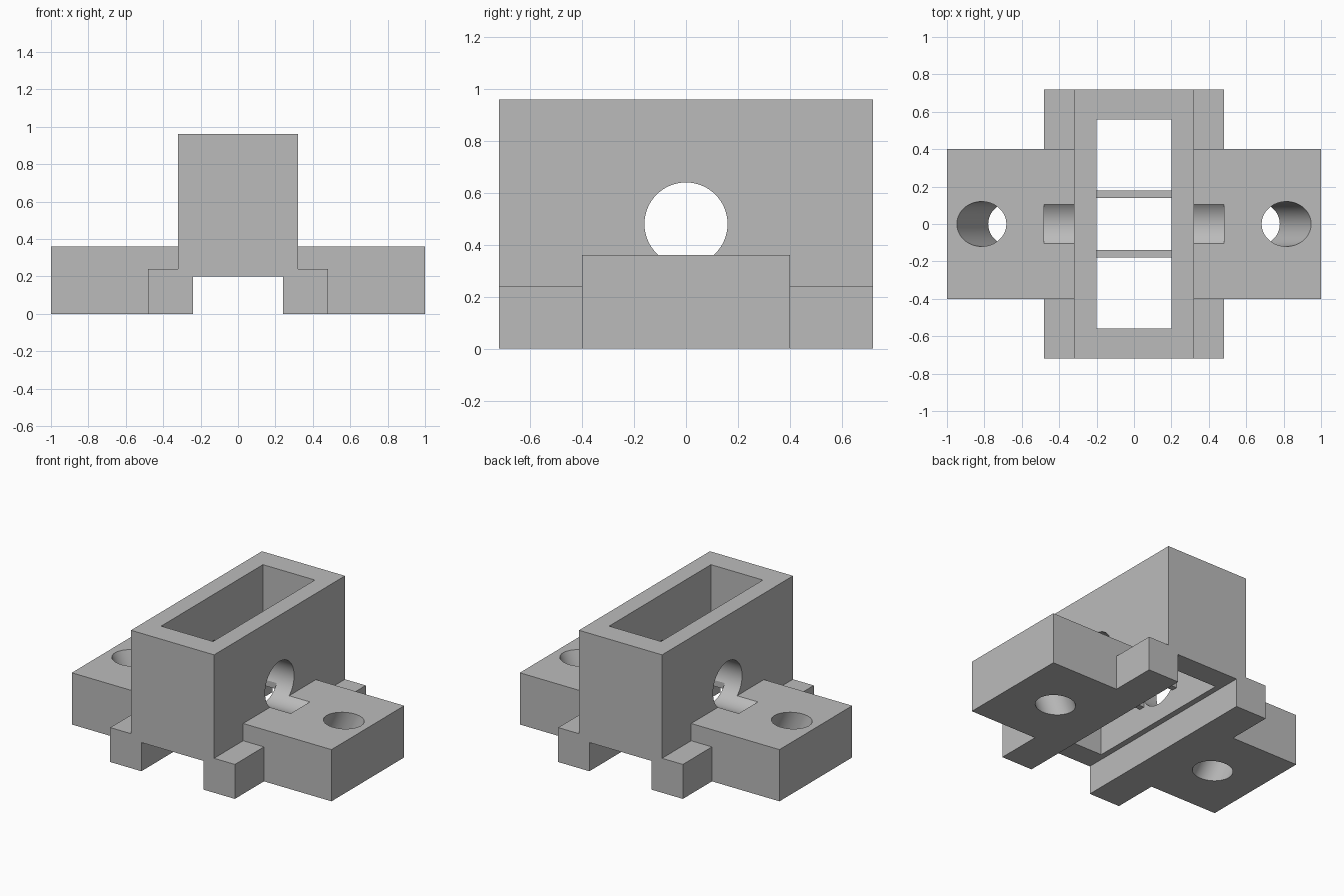
import bpy
import math

cube = bpy.data.objects.get("Cube")
if cube:
    bpy.data.objects.remove(cube, do_unlink=True)

# Single flat grey
grey = bpy.data.materials.new("plain_grey")
grey.use_nodes = True
colour = (0.5, 0.5, 0.5, 1)
grey.diffuse_color = colour
grey.node_tree.nodes["Principled BSDF"].inputs["Base Color"].default_value = colour


def finish(obj, name):
    obj.name = name
    obj.data.materials.append(grey)
    return obj


def box(name, x, y, z):
    """Box from (min, max) ranges on each axis."""
    bpy.ops.mesh.primitive_cube_add(size=1, location=[sum(r) / 2 for r in (x, y, z)])
    obj = bpy.context.object
    obj.scale = [r[1] - r[0] for r in (x, y, z)]
    bpy.ops.object.transform_apply(location=True, rotation=True, scale=True)
    return finish(obj, name)


def rod(name, radius, length, location, tilt):
    """Cylinder tilted about the y axis."""
    bpy.ops.mesh.primitive_cylinder_add(vertices=64, radius=radius, depth=length,
                                        location=location, rotation=(0, tilt, 0))
    bpy.ops.object.transform_apply(location=True, rotation=True, scale=True)
    return finish(bpy.context.object, name)


def combine(target, tool, operation):
    """Apply a boolean and discard the tool."""
    bpy.ops.object.select_all(action='DESELECT')
    bpy.context.view_layer.objects.active = target
    target.select_set(True)
    mod = target.modifiers.new(operation.lower(), 'BOOLEAN')
    mod.operation = operation
    mod.solver = 'EXACT'
    mod.object = tool
    bpy.ops.object.modifier_apply(modifier=mod.name)
    bpy.data.objects.remove(tool, do_unlink=True)


def cross_bore():
    return rod("bore_cutter", 0.16, 0.96, (0, 0, 0.48), math.pi / 2)


# Housing with base rails and side flanges
housing = box("housing", (-0.32, 0.32), (-0.72, 0.72), (0.1, 0.96))
combine(housing, box("rails", (-0.48, 0.48), (-0.72, 0.72), (0, 0.24)), 'UNION')
combine(housing, box("flanges", (-1, 1), (-0.4, 0.4), (0, 0.36)), 'UNION')

# Channel underneath, vertical cavity and cross bore
combine(housing, box("channel", (-0.24, 0.24), (-1, 1), (-0.2, 0.2)), 'DIFFERENCE')
combine(housing, box("cavity", (-0.2, 0.2), (-0.56, 0.56), (0.1, 1.2)), 'DIFFERENCE')
combine(housing, cross_bore(), 'DIFFERENCE')

# Slanted screw holes, leaning outward at the top
for side in (-1, 1):
    hole = rod("screw_hole", 0.12, 0.9, (side * 0.731, 0, 0.18), side * math.radians(25))
    combine(housing, hole, 'DIFFERENCE')

# Thin bars across the cavity beside the bore
parts = [housing]
for side, label in ((-1, "front"), (1, "back")):
    bar = box(label + "_cross_bar", (-0.2, 0.2), sorted((side * 0.14, side * 0.18)), (0.36, 0.6))
    combine(bar, cross_bore(), 'DIFFERENCE')
    parts.append(bar)

# Smooth bores, sharp edges
bpy.ops.object.select_all(action='DESELECT')
for part in parts:
    part.select_set(True)
bpy.context.view_layer.objects.active = housing
bpy.ops.object.shade_smooth_by_angle(angle=math.radians(30))
